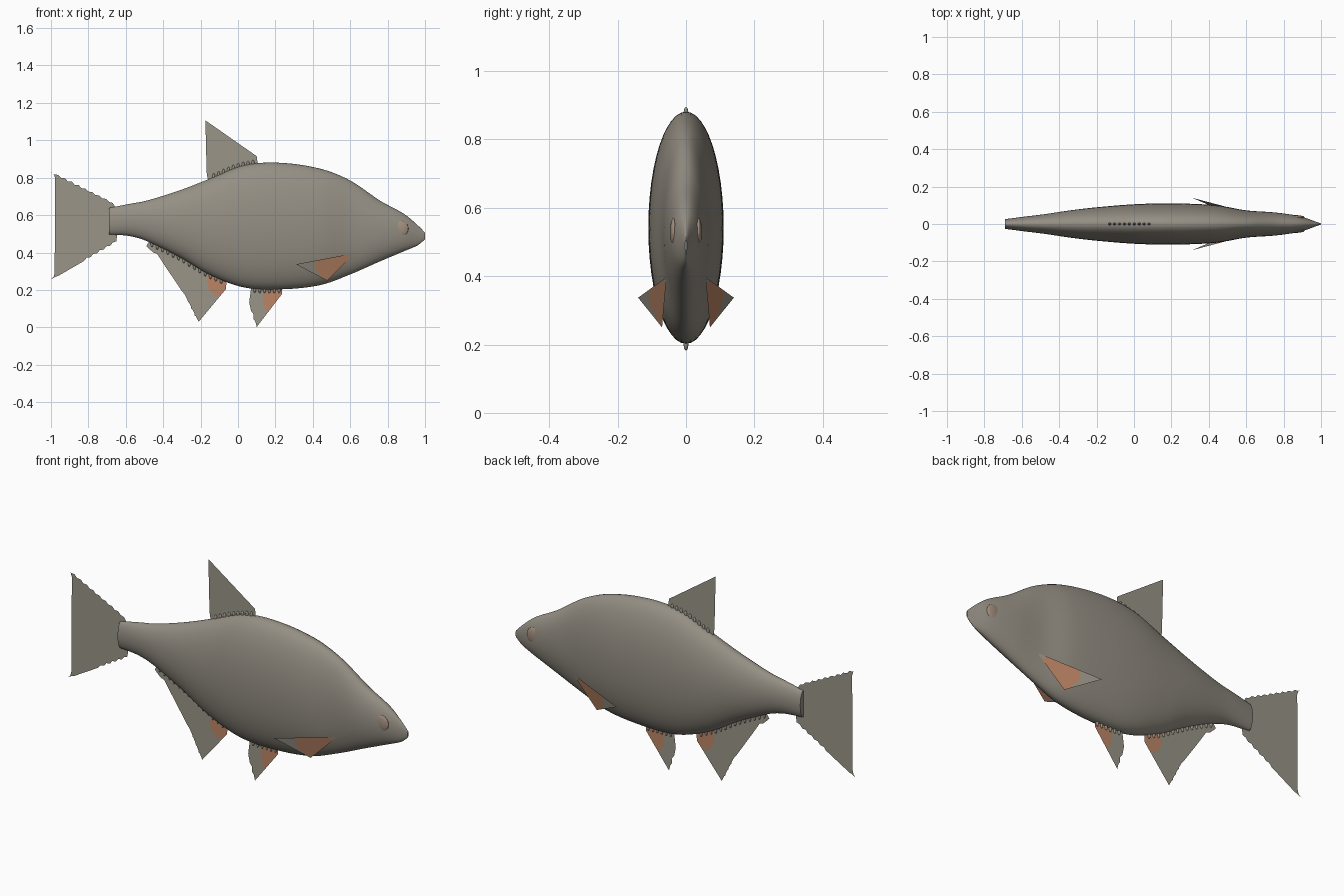
import bpy, bmesh, math

if "Cube" in bpy.data.objects:
    bpy.data.objects.remove(bpy.data.objects["Cube"])


def material(name, rgb):
    m = bpy.data.materials.new(name)
    m.diffuse_color = (*rgb, 1)
    m.use_nodes = True
    m.node_tree.nodes["Principled BSDF"].inputs["Base Color"].default_value = m.diffuse_color
    return m


BODY = material("warm grey skin", (0.30, 0.275, 0.23))
FIN = material("grey fin", (0.32, 0.30, 0.245))
ORANGE = material("orange fin", (0.50, 0.235, 0.13))
EYE = material("dull pink eye", (0.36, 0.27, 0.21))


def finish(name, bm, mats, smooth=True):
    me = bpy.data.meshes.new(name)
    bm.to_mesh(me)
    bm.free()
    for m in mats:
        me.materials.append(m)
    for p in me.polygons:
        p.use_smooth = smooth
    ob = bpy.data.objects.new(name, me)
    bpy.context.collection.objects.link(ob)
    return ob


# Body stations: x, back z, belly z, half width
ST = [(-0.69, .638, .497, .026), (-0.58, .66, .488, .04), (-0.49, .677, .462, .051),
      (-0.31, .733, .374, .077), (-0.15, .795, .28, .094), (0.03, .866, .214, .107),
      (0.22, .88, .203, .11), (0.44, .848, .226, .1), (0.60, .785, .283, .073),
      (0.76, .677, .353, .061), (0.89, .605, .408, .041), (0.965, .542, .441, .015),
      (1.0, .506, .472, .003)]


def slope(i, k):
    a, b = ST[max(i - 1, 0)], ST[min(i + 1, len(ST) - 1)]
    return (b[k] - a[k]) / (b[0] - a[0])


def section(x):
    """Smooth back, belly and width at x."""
    i = max(j for j in range(len(ST) - 1) if ST[j][0] <= x + 1e-9)
    a, b = ST[i], ST[i + 1]
    h = b[0] - a[0]
    t = (x - a[0]) / h
    return [(2*t**3 - 3*t*t + 1) * a[k] + (t**3 - 2*t*t + t) * h * slope(i, k)
            + (3*t*t - 2*t**3) * b[k] + (t**3 - t*t) * h * slope(i + 1, k) for k in (1, 2, 3)]


# Body: lofted ellipses with closed ends
bm = bmesh.new()
N, SEG = 90, 48
rings = []
for i in range(N + 1):
    x = -0.69 + 1.69 * i / N
    top, bot, w = section(x)
    rings.append([bm.verts.new((x, w * math.cos(2 * math.pi * j / SEG),
                                (top + bot) / 2 + (top - bot) / 2 * math.sin(2 * math.pi * j / SEG)))
                  for j in range(SEG)])
for a, b in zip(rings, rings[1:]):
    for j in range(SEG):
        k = (j + 1) % SEG
        bm.faces.new((a[j], a[k], b[k], b[j]))
bm.faces.new(rings[0])
bm.faces.new(rings[-1])
bmesh.ops.recalc_face_normals(bm, faces=bm.faces)
body = finish("body", bm, [BODY])
bpy.context.view_layer.objects.active = body
body.select_set(True)
bpy.ops.object.shade_smooth_by_angle(angle=math.radians(40))


def fin(name, pts, patch=None, ragged=()):
    """Thin sheet fin; patch = centre x, z and radii of the orange area."""
    out = []
    for i, p in enumerate(pts):
        out.append(p)
        if i in ragged:  # worn, toothed edge
            q = pts[(i + 1) % len(pts)]
            dx, dz = q[0] - p[0], q[2] - p[2]
            length = math.hypot(dx, dz)
            n = max(2, int(length / 0.02))
            for s in range(1, n):
                o = 0.004 if s % 2 else -0.004
                out.append((p[0] + dx * s / n - dz / length * o, p[1],
                            p[2] + dz * s / n + dx / length * o))
    bm = bmesh.new()
    bm.faces.new([bm.verts.new(p) for p in out])
    bmesh.ops.triangulate(bm, faces=bm.faces[:])
    if patch:
        bmesh.ops.subdivide_edges(bm, edges=bm.edges[:], cuts=12, use_grid_fill=True)
        for f in bm.faces:
            c = f.calc_center_median()
            if ((c.x - patch[0]) / patch[2])**2 + ((c.z - patch[1]) / patch[3])**2 < 1:
                f.material_index = 1
    return finish(name, bm, [FIN, ORANGE], False)


def flat(pts):
    return [(x, 0, z) for x, z in pts]


# Fins on the centre plane
fin("tail_fin", flat([(-.67, .665), (-1, .83), (-.845, .64), (-.812, .567), (-.84, .487),
                      (-1, .257), (-.65, .46), (-.64, .56), (-.655, .64)]), ragged=(0, 1, 4, 5))
fin("dorsal_fin", flat([(.1, .915), (.11, .84), (-.15, .74), (-.165, .81), (-.155, .95),
                        (-.175, 1.107)]), ragged=(3, 4))
fin("anal_fin", flat([(-.49, .435), (-.417, .375), (-.283, .176), (-.21, .03), (-.064, .205),
                      (-.06, .28), (-.2, .36), (-.45, .5)]), (-.1, .25, .065, .08), (0, 1, 2))
fin("pelvic_fin", flat([(.075, .25), (.06, .134), (.1, .002), (.235, .178), (.235, .25)]),
    (.19, .17, .055, .11), (1,))

# Paired pectoral fins and eyes
for s, side in ((-1, "right"), (1, "left")):
    fin("pectoral_fin_" + side, [(.626, s * .057, .397), (.31, s * .14, .337), (.476, s * .07, .25)],
        (.51, .335, .10, .085))
    bm = bmesh.new()
    bmesh.ops.create_uvsphere(bm, u_segments=28, v_segments=16, radius=1)
    for v in bm.verts:
        v.co = (.868 + .043 * v.co.x, s * .036 + .011 * v.co.y, .527 + .043 * v.co.z)
    finish("eye_" + side, bm, [EYE])


def root_knobs(name, x0, x1, count, belly):
    """Row of small skin knobs where a fin leaves the body."""
    bm = bmesh.new()
    for i in range(count):
        x = x0 + (x1 - x0) * i / (count - 1)
        z = section(x)[1 if belly else 0]
        geo = bmesh.ops.create_uvsphere(bm, u_segments=10, v_segments=8, radius=1)
        for v in geo["verts"]:
            v.co = (x + .008 * v.co.x, .007 * v.co.y, z + .02 * v.co.z)
    finish(name, bm, [BODY])


root_knobs("dorsal_root", -.13, .08, 9, False)
root_knobs("anal_root", -.46, -.09, 14, True)
root_knobs("pelvic_root", .09, .22, 6, True)
